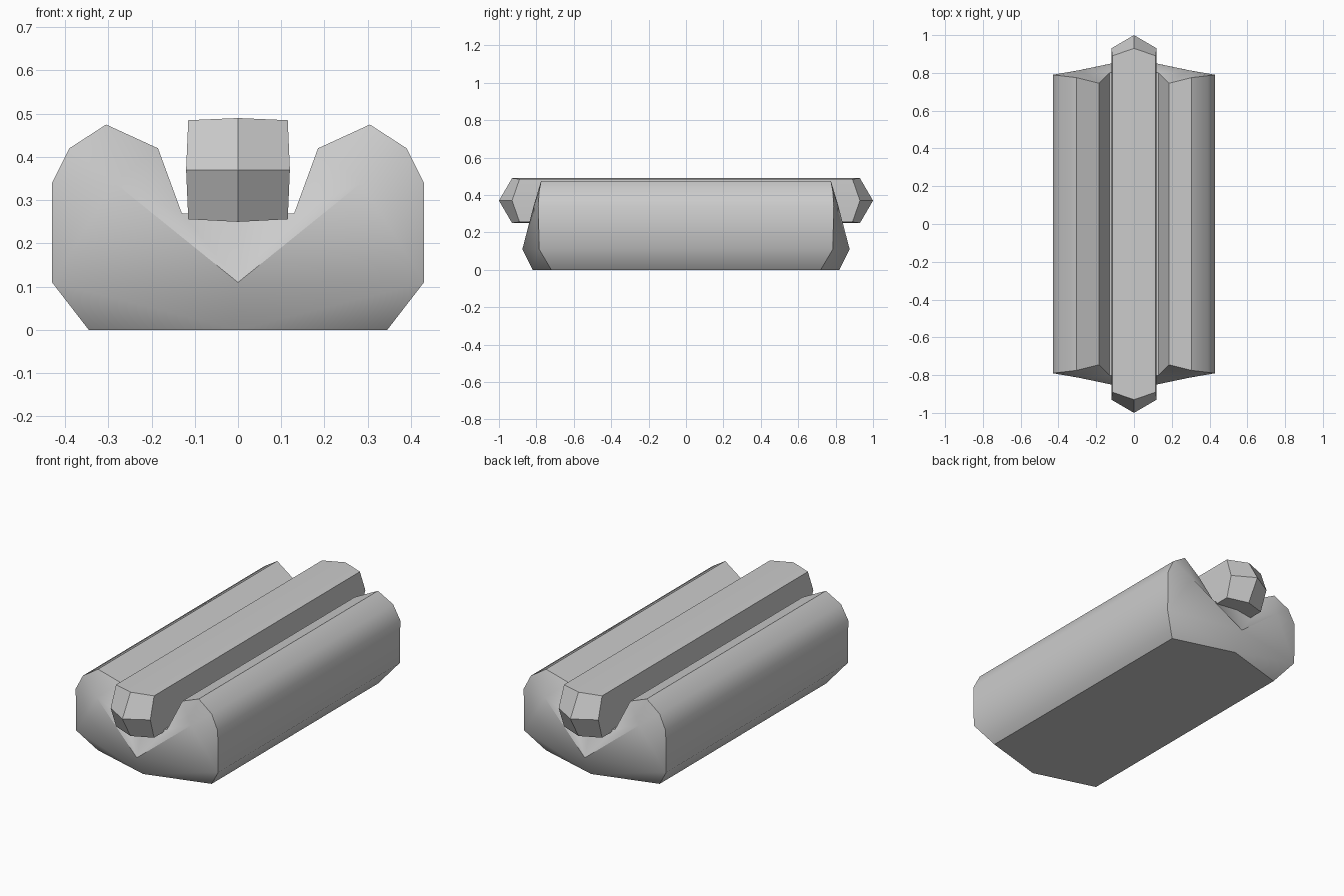
import bpy, bmesh
from math import radians

if "Cube" in bpy.data.objects:
    bpy.data.objects.remove(bpy.data.objects["Cube"])


def build(name, points, outline, caps):
    """Loft a half section from end to end; points are (x, end distance, z)."""
    bm = bmesh.new()
    back = [bm.verts.new((x, y, z)) for x, y, z in points]
    front = [bm.verts.new((x, -y, z)) for x, y, z in points]
    for a, b in zip(outline, outline[1:]):
        bm.faces.new((front[a], front[b], back[b], back[a]))
    for f in caps:
        bm.faces.new([back[i] for i in f])
        bm.faces.new([front[i] for i in reversed(f)])
    # mirror the right half onto the left
    copy = bmesh.ops.duplicate(bm, geom=bm.verts[:] + bm.edges[:] + bm.faces[:])["geom"]
    verts = [g for g in copy if isinstance(g, bmesh.types.BMVert)]
    bmesh.ops.scale(bm, vec=(-1, 1, 1), verts=verts)
    bmesh.ops.reverse_faces(bm, faces=[g for g in copy if isinstance(g, bmesh.types.BMFace)])
    bmesh.ops.remove_doubles(bm, verts=bm.verts[:], dist=0.0005)
    bmesh.ops.recalc_face_normals(bm, faces=bm.faces[:])
    me = bpy.data.meshes.new(name)
    bm.to_mesh(me)
    bm.free()
    ob = bpy.data.objects.new(name, me)
    bpy.context.collection.objects.link(ob)
    me.shade_smooth()
    me.set_sharp_from_angle(angle=radians(40))
    return ob


# bun: outline 0-8 from bottom centre round to the groove, 9-10 inside the end
bun = [(0, .82, 0), (.345, .72, 0), (.43, .785, .11), (.43, .79, .34),
       (.39, .785, .42), (.305, .775, .475), (.185, .745, .42),
       (.13, .80, .27), (0, .83, .26),
       (0, .875, .11), (.285, .815, .34)]
build("bun", bun, range(9),
      [(0, 1, 2), (0, 2, 9), (9, 2, 10), (2, 3, 10), (3, 4, 10), (4, 5, 10),
       (5, 6, 10), (6, 7, 10), (9, 10, 7), (9, 7, 8)])

# sausage: square section with slightly bulged sides and pointed ends
sausage = [(0, .93, .25), (.115, .89, .256), (.12, .93, .37),
           (.115, .89, .485), (0, .93, .49), (0, 1.0, .37)]
build("sausage", sausage, range(5), [(0, 1, 2, 5), (5, 2, 3, 4)])
